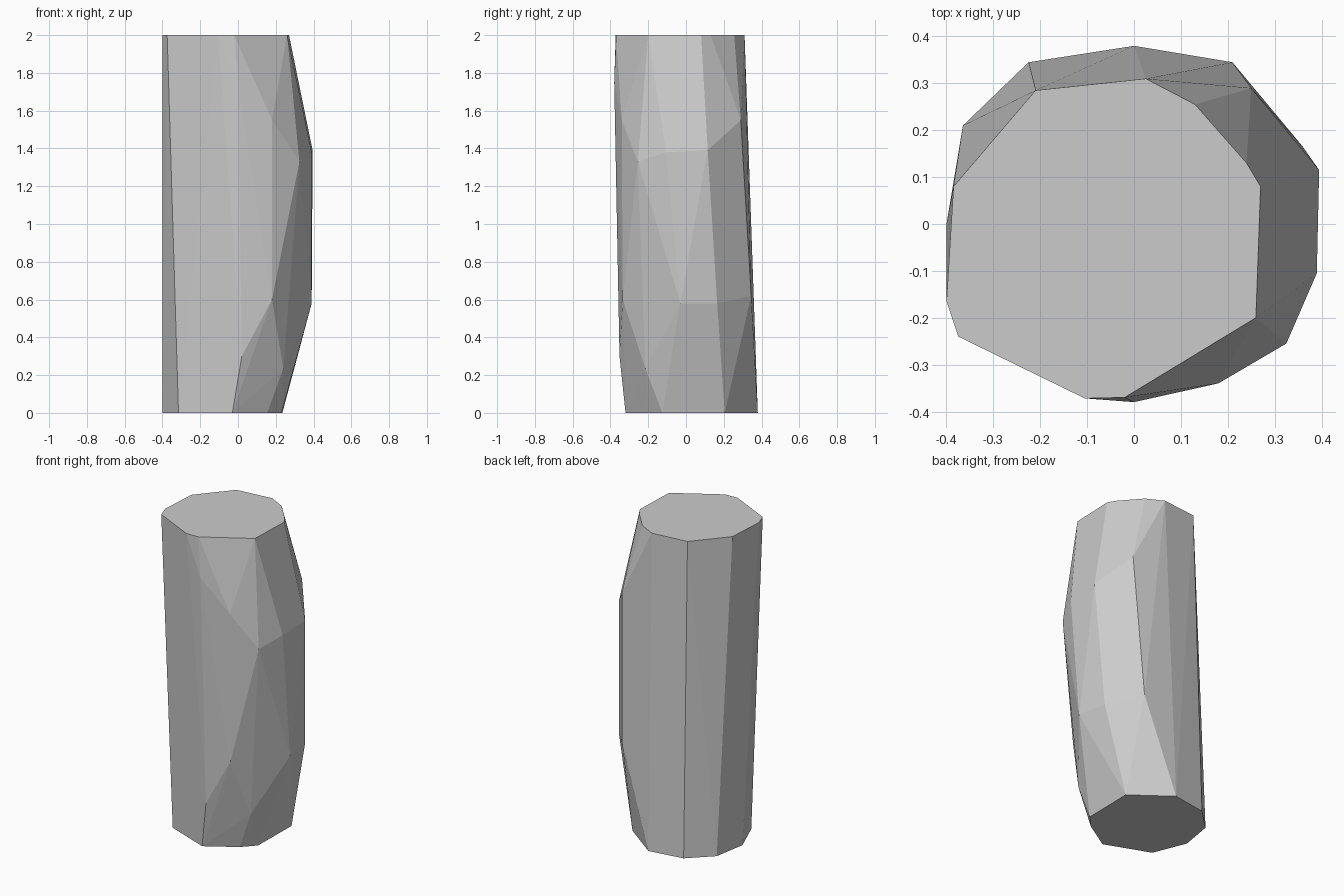
import bpy, bmesh

if "Cube" in bpy.data.objects:
    bpy.data.objects.remove(bpy.data.objects["Cube"])

# Cross-sections of the faceted pillar: bottom cap, worn corners, top cap
bottom = [(-.03, -.32), (.155, -.205), (.23, -.125), (.235, .205), (0, .38),
          (-.225, .345), (-.365, .21), (-.4, 0), (-.315, -.21)]
top = [(-.21, .285), (.025, .31), (.13, .255), (.24, .13), (.27, .08), (.26, -.2),
       (-.02, -.37), (-.105, -.372), (-.375, -.24), (-.4, -.165), (-.385, .08)]
chips = [(.325, -.255, 1.33), (.39, -.105, 1.38), (.395, .115, 1.39), (.25, .29, 1.55),
         (.39, -.03, .58), (.36, .165, .58), (.21, .345, .62), (.24, -.215, .235),
         (.18, -.335, .6), (.18, -.34, 1.55), (.02, -.352, .3), (0, -.38, 1.75)]

# Stone pillar: wrap the sections in a convex skin
bm = bmesh.new()
points = [(x, y, 0) for x, y in bottom] + [(x, y, 2) for x, y in top] + chips
for p in points:
    bm.verts.new(p)
bmesh.ops.convex_hull(bm, input=bm.verts[:])
loose = [v for v in bm.verts if not v.link_faces]
bmesh.ops.delete(bm, geom=loose, context='VERTS')
bmesh.ops.dissolve_limit(bm, angle_limit=.01, verts=bm.verts[:], edges=bm.edges[:])
bmesh.ops.recalc_face_normals(bm, faces=bm.faces[:])

mesh = bpy.data.meshes.new("stone_pillar")
bm.to_mesh(mesh)
bm.free()
bpy.context.collection.objects.link(bpy.data.objects.new("stone_pillar", mesh))
